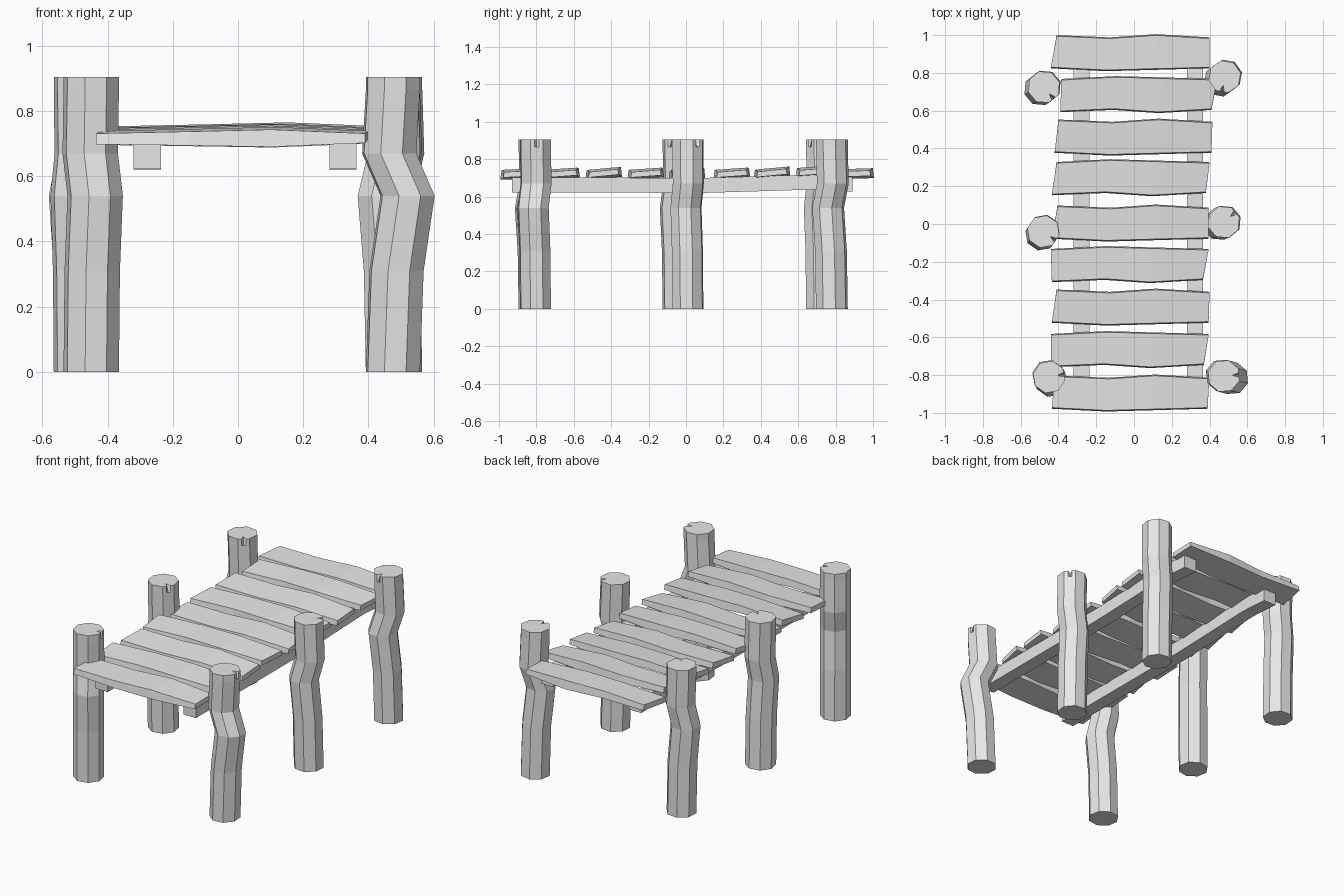
import bpy
import bmesh
from math import cos, sin, pi, radians

default_cube = bpy.data.objects.get("Cube")
if default_cube:
    bpy.data.objects.remove(default_cube, do_unlink=True)

wood = bpy.data.materials.new("grey_wood")
wood.use_nodes = True
wood.diffuse_color = (0.8, 0.8, 0.8, 1)
wood.node_tree.nodes["Principled BSDF"].inputs["Base Color"].default_value = (0.8, 0.8, 0.8, 1)


def loft(name, sections):
    """Skin a row of matching cross-sections and cap both ends."""
    bm = bmesh.new()
    rings = [[bm.verts.new(point) for point in section] for section in sections]
    for ring, following in zip(rings, rings[1:]):
        for i in range(len(ring)):
            j = (i + 1) % len(ring)
            bm.faces.new((ring[i], ring[j], following[j], following[i]))
    bm.faces.new(rings[0])
    bm.faces.new(rings[-1])
    bmesh.ops.recalc_face_normals(bm, faces=bm.faces)
    mesh = bpy.data.meshes.new(name)
    bm.to_mesh(mesh)
    bm.free()
    mesh.materials.append(wood)
    part = bpy.data.objects.new(name, mesh)
    bpy.context.collection.objects.link(part)
    return part


def post(name, x, y, lean_x, lean_y, crack_angle):
    """Crooked eight-sided log with a small split in its top rim."""
    radius = 0.087
    # height, share of the sideways kink, split depth
    levels = [(0, 0, 0), (0.31, 0.25, 0), (0.54, 1, 0),
              (0.67, -0.25, 0), (0.865, 0, 0), (0.905, 0, 0.035)]
    start = radians(crack_angle)
    flat = radius * cos(pi / 8)
    sections = []
    for z, kink, depth in levels:
        cx, cy = x + lean_x * kink, y + lean_y * kink
        # the split sits in the middle of one flat side
        outline = [(flat, -0.012), (flat - depth, 0), (flat, 0.012)]
        for i in range(8):
            angle = pi / 8 + i * pi / 4
            outline.append((radius * cos(angle), radius * sin(angle)))
        sections.append([(cx + u * cos(start) - v * sin(start),
                          cy + u * sin(start) + v * cos(start), z) for u, v in outline])
    return loft(name, sections)


def plank(name, y, left_front, left_back, right_front, right_back, lift, tilt, flip):
    """Rough board that bulges in the middle and leans a little."""
    # position along the board, front bow, back bow, top bow, bottom bow
    stations = [(0, 0, 0, 0, 0), (0.35, -0.015, -0.012, 0.006, -0.004),
                (0.65, -0.008, 0.005, 0.012, -0.008), (1, 0, -0.012, 0, 0.004)]
    half, base = 0.088, 0.702 + lift
    sections = []
    for t, front, back, top, bottom in stations:
        if flip:
            front, back = -back, -front
        xf = left_front + (right_front - left_front) * t
        xb = left_back + (right_back - left_back) * t
        yf, yb = y - half + front, y + half + back
        sections.append([(xf, yf, base - tilt + bottom), (xb, yb, base + tilt + bottom),
                         (xb, yb - 0.006, base + tilt + top + 0.033),
                         (xf, yf + 0.006, base - tilt + top + 0.033)])
    return loft(name, sections)


def beam(name, x):
    """Long bearer that sags slightly along its length."""
    half = 0.042
    path = [(-0.93, 0.622), (0.1, 0.62), (0.7, 0.638), (0.89, 0.626)]
    return loft(name, [[(x - half, y, z), (x + half, y, z),
                        (x + half, y, z + 0.08), (x - half, y, z + 0.08)] for y, z in path])


# Six posts
post("front_right_post", -0.45, -0.81, 0.012, -0.02, 10)
post("middle_right_post", -0.48, -0.04, -0.01, -0.015, -35)
post("back_right_post", -0.477, 0.725, -0.02, -0.012, -50)
post("front_left_post", 0.475, -0.805, 0.045, -0.012, 5)
post("middle_left_post", 0.475, 0.01, -0.025, -0.01, 40)
post("back_left_post", 0.48, 0.78, -0.025, -0.02, -100)

# Two bearers under the deck
beam("right_beam", -0.278)
beam("left_beam", 0.322)

# Nine deck boards, front to back
boards = [
    (-0.89, -0.435, -0.42, 0.39, 0.398, 0, 0.004),
    (-0.67, -0.44, -0.44, 0.37, 0.395, 0.002, 0.006),
    (-0.435, -0.435, -0.41, 0.395, 0.4, 0.004, 0.008),
    (-0.22, -0.435, -0.44, 0.365, 0.395, 0.002, 0.006),
    (0.01, -0.435, -0.405, 0.395, 0.395, 0, 0.006),
    (0.24, -0.435, -0.41, 0.38, 0.4, 0.002, 0.006),
    (0.465, -0.42, -0.4, 0.41, 0.415, 0.006, 0.008),
    (0.68, -0.39, -0.385, 0.41, 0.44, 0.012, 0.006),
    (0.912, -0.44, -0.41, 0.4, 0.4, 0.002, 0.003),
]
for number, board in enumerate(boards):
    plank(f"deck_plank_{number + 1}", *board, flip=number % 2 == 1)
